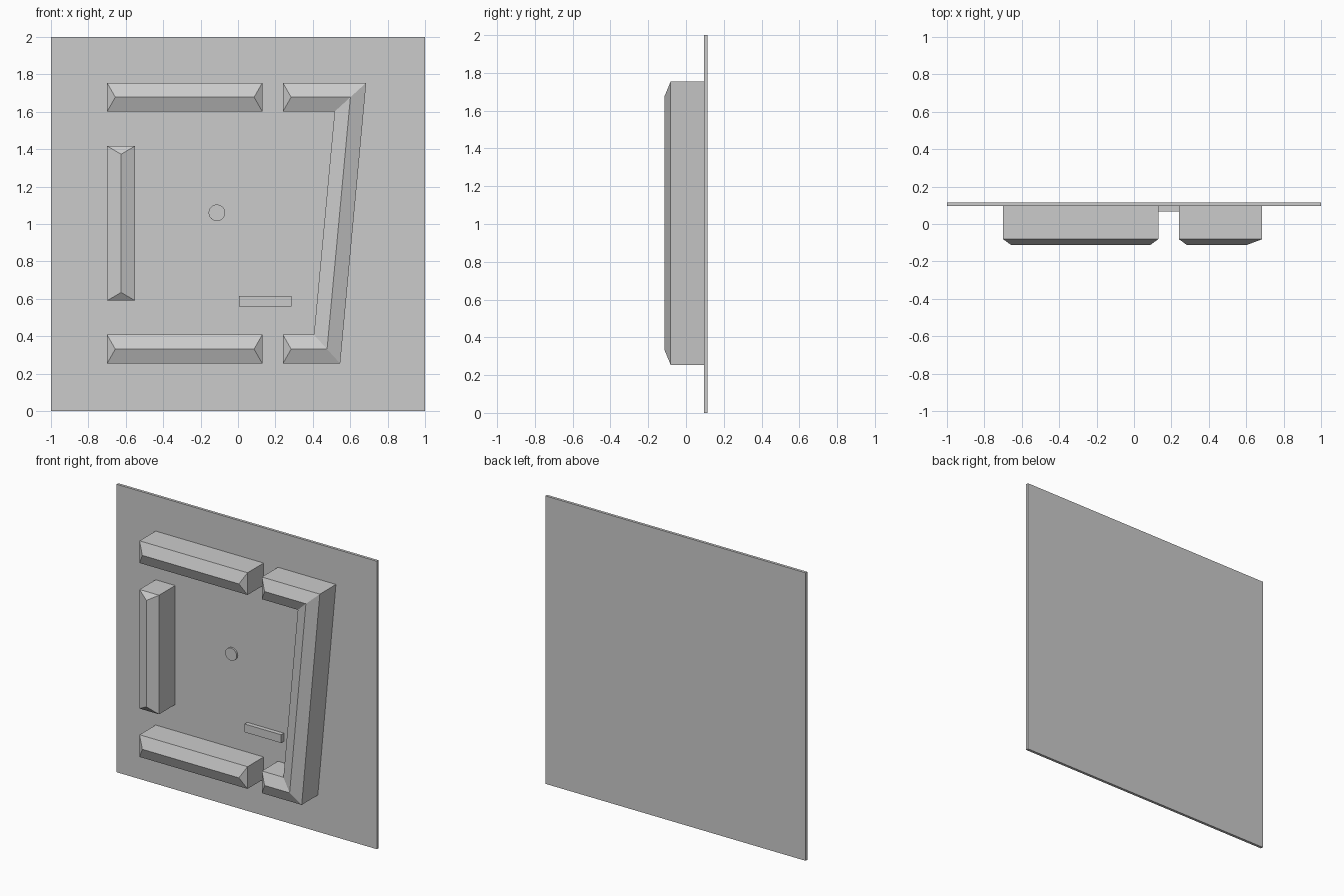
import bpy, bmesh, math
from mathutils import Vector, Matrix

if "Cube" in bpy.data.objects:
    bpy.data.objects.remove(bpy.data.objects["Cube"])

BACK, WALL = 0.115, 0.096        # panel back and front
EAVE, RIDGE = -0.081, -0.113     # where bars start to slope, and their ridge
HIP = 0.044                      # ridge inset at bar ends


def finish(bm, name):
    bmesh.ops.recalc_face_normals(bm, faces=bm.faces)
    mesh = bpy.data.meshes.new(name)
    bm.to_mesh(mesh)
    bm.free()
    ob = bpy.data.objects.new(name, mesh)
    bpy.context.collection.objects.link(ob)
    return ob


def box(name, x0, x1, y0, y1, z0, z1):
    bm = bmesh.new()
    bmesh.ops.create_cube(bm, size=1)
    bmesh.ops.scale(bm, vec=(x1 - x0, y1 - y0, z1 - z0), verts=bm.verts)
    bmesh.ops.translate(bm, vec=((x0 + x1) / 2, (y0 + y1) / 2, (z0 + z1) / 2), verts=bm.verts)
    return finish(bm, name)


def ridged_bar(name, path, half):
    """Mitred bar with a hipped ridge, following a path of (x, z) points."""
    pts = [Vector(p) for p in path]
    dirs = [(b - a).normalized() for a, b in zip(pts, pts[1:])]
    bm = bmesh.new()
    rows = []
    for i, p in enumerate(pts):
        d0, d1 = dirs[max(i - 1, 0)], dirs[min(i, len(dirs) - 1)]
        n0, n1 = Vector((-d0.y, d0.x)), Vector((-d1.y, d1.x))
        off = (n0 + n1) * half / (1 + n0.dot(n1))
        ridge = p.copy()
        if i == 0:
            ridge += d1 * HIP
        if i == len(pts) - 1:
            ridge -= d0 * HIP
        l, r = p + off, p - off
        prof = [(l, WALL), (l, EAVE), (ridge, RIDGE), (r, EAVE), (r, WALL)]
        rows.append([bm.verts.new((q.x, y, q.y)) for q, y in prof])
    for a, b in zip(rows, rows[1:]):
        for k in range(5):
            m = (k + 1) % 5
            bm.faces.new((a[k], a[m], b[m], b[k]))
    # end walls and hip triangles
    for row in (rows[0], rows[-1]):
        bm.faces.new((row[0], row[1], row[3], row[4]))
        bm.faces.new((row[1], row[2], row[3]))
    return finish(bm, name)


# backing panel
box("back_panel", -1, 1, WALL, BACK, 0, 2)

# straight bars
TOP, BOTTOM = 1.678, 0.331
ridged_bar("top_bar", [(-0.70, TOP), (0.13, TOP)], 0.077)
ridged_bar("bottom_bar", [(-0.70, BOTTOM), (0.13, BOTTOM)], 0.077)
ridged_bar("left_bar", [(-0.625, 0.59), (-0.625, 1.417)], 0.075)

# slanted bracket on the right
ridged_bar("right_bracket", [(0.24, TOP), (0.601, TOP), (0.476, BOTTOM), (0.24, BOTTOM)], 0.077)

# small ledge
box("small_ledge", 0.005, 0.285, 0.066, WALL, 0.558, 0.615)

# round button
bm = bmesh.new()
bmesh.ops.create_cone(bm, cap_ends=True, segments=32, radius1=0.044, radius2=0.044, depth=0.012,
                      matrix=Matrix.Translation((-0.113, WALL - 0.006, 1.06)) @ Matrix.Rotation(math.pi / 2, 4, 'X'))
finish(bm, "round_button")
